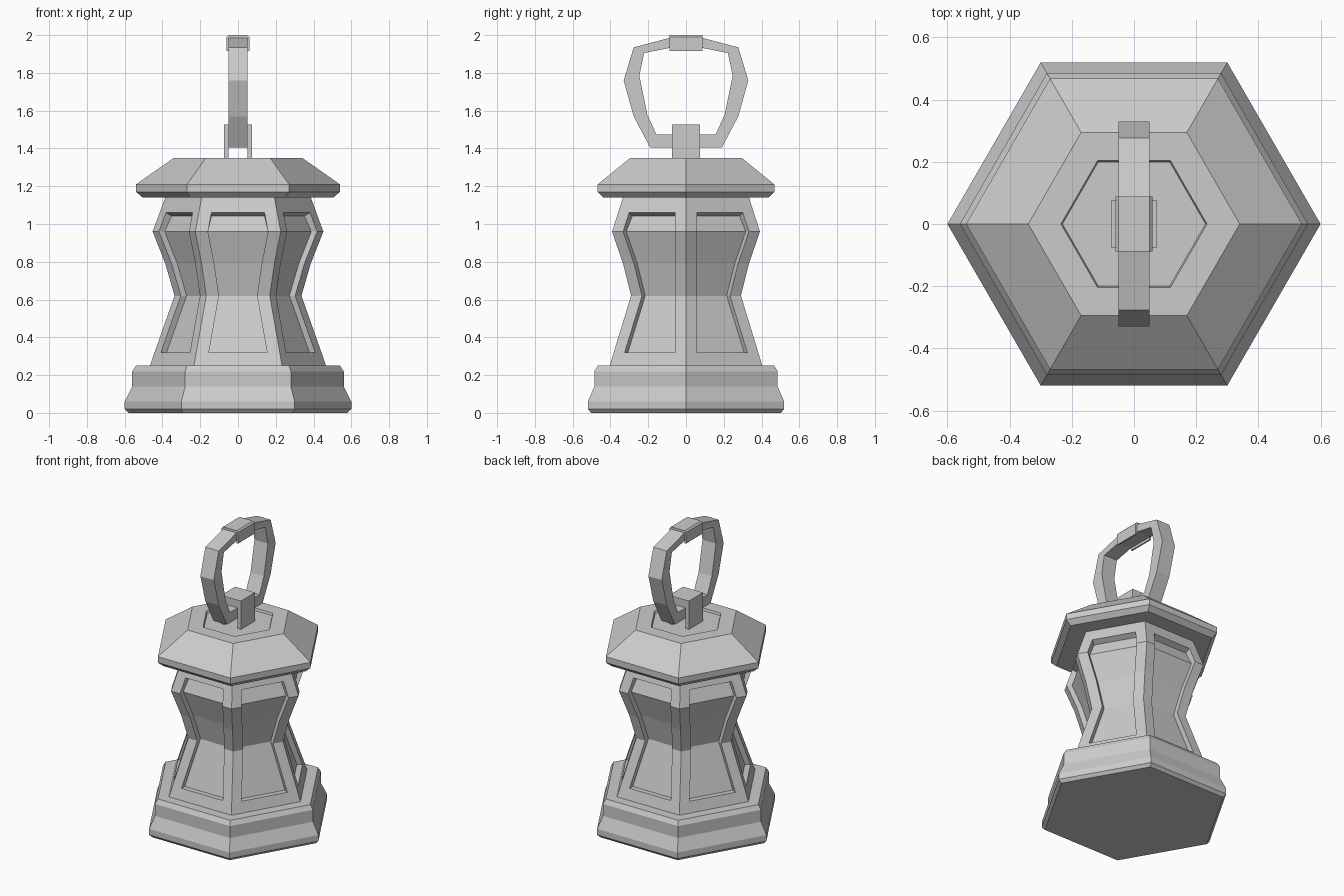
import bpy, bmesh
from math import cos, sin, radians
from mathutils import Vector

if "Cube" in bpy.data.objects:
    bpy.data.objects.remove(bpy.data.objects["Cube"])


def finish(name, bm):
    bmesh.ops.remove_doubles(bm, verts=bm.verts[:], dist=1e-4)
    bmesh.ops.recalc_face_normals(bm, faces=bm.faces[:])
    me = bpy.data.meshes.new(name)
    bm.to_mesh(me)
    bm.free()
    ob = bpy.data.objects.new(name, me)
    bpy.context.collection.objects.link(ob)
    return ob


def hex_lathe(name, profile):
    """Stack of hexagon rings from (corner radius, z), capped at both ends."""
    bm = bmesh.new()
    rings = [[bm.verts.new((r * cos(radians(60 * k)), r * sin(radians(60 * k)), z))
              for k in range(6)] for r, z in profile]
    for a, b in zip(rings, rings[1:]):
        for k in range(6):
            j = (k + 1) % 6
            bm.faces.new((a[k], a[j], b[j], b[k]))
    bm.faces.new(rings[0][::-1])
    bm.faces.new(rings[-1])
    return finish(name, bm)


def extrude_loop(name, pts, to3d, half):
    """Solid from a closed 2D outline pushed to both sides of the centre."""
    bm = bmesh.new()
    a = [bm.verts.new(to3d(p, -half)) for p in pts]
    b = [bm.verts.new(to3d(p, half)) for p in pts]
    for i in range(len(pts)):
        j = (i + 1) % len(pts)
        bm.faces.new((a[i], a[j], b[j], b[i]))
    bm.faces.new(a[::-1])
    bm.faces.new(b)
    return finish(name, bm)


# stepped foot
hex_lathe("base", [(.58, 0), (.60, .02), (.60, .06), (.56, .14),
                   (.56, .22), (.54, .25), (.40, .25)])

# waisted body with a recessed panel on each side
levels = [(.466, .25), (.442, .32), (.336, .62), (.385, .79),
          (.452, .96), (.415, 1.06), (.382, 1.15)]
MARGIN, DEPTH = .067, .035
bm = bmesh.new()
for k in range(6):
    ang = radians(30 + 60 * k)
    n = Vector((cos(ang), sin(ang), 0))
    t = Vector((-sin(ang), cos(ang), 0))

    def pt(i, col, deep=False):
        r, z = levels[i]
        h = r / 2
        u = (-h, -h + MARGIN, h - MARGIN, h)[col]
        p = n * (r * cos(radians(30)) - (DEPTH if deep else 0)) + t * u
        p.z = z - (.018 if deep and i == 5 else 0)
        return p

    def quad(*ps):
        bm.faces.new([bm.verts.new(p) for p in ps])

    for i in range(6):
        panel = 1 <= i <= 4
        for c in range(3):
            deep = panel and c == 1
            quad(pt(i, c, deep), pt(i, c + 1, deep), pt(i + 1, c + 1, deep), pt(i + 1, c, deep))
        if panel:
            for c in (1, 2):
                quad(pt(i, c), pt(i, c, True), pt(i + 1, c, True), pt(i + 1, c))
    for i in (1, 5):
        quad(pt(i, 1), pt(i, 2), pt(i, 2, True), pt(i, 1, True))
bmesh.ops.remove_doubles(bm, verts=bm.verts[:], dist=1e-4)
bmesh.ops.holes_fill(bm, edges=[e for e in bm.edges if e.is_boundary], sides=0)
finish("body", bm)

# roof with a shallow hexagonal recess on top
hex_lathe("roof", [(.505, 1.14), (.54, 1.17), (.54, 1.21), (.34, 1.35),
                   (.235, 1.35), (.23, 1.335)])

# bracket: upside-down U holding the ring
extrude_loop("ring_bracket",
             [(-.074, 1.335), (-.05, 1.335), (-.05, 1.475), (.05, 1.475),
              (.05, 1.335), (.074, 1.335), (.074, 1.527), (-.074, 1.527)],
             lambda p, d: (p[0], d, p[1]), .075)

# carrying ring: outer and inner outlines joined as a square-section loop
outer = [(.19, 1.405), (.277, 1.57), (.33, 1.76), (.277, 1.935), (.088, 1.985)]
inner = [(.157, 1.475), (.205, 1.58), (.247, 1.785), (.222, 1.905), (.088, 1.932)]
full = lambda half: half + [(-y, z) for y, z in reversed(half)]
bm = bmesh.new()
loops = [[bm.verts.new((x, y, z)) for y, z in full(side)]
         for side, x in ((outer, -.05), (outer, .05), (inner, .05), (inner, -.05))]
for a, b in zip(loops, loops[1:] + loops[:1]):
    for i in range(len(a)):
        j = (i + 1) % len(a)
        bm.faces.new((a[i], a[j], b[j], b[i]))
finish("carrying_ring", bm)

# grip sleeve folded over the top of the ring
extrude_loop("ring_grip",
             [(-.06, 1.915), (-.05, 1.915), (-.05, 1.985), (.05, 1.985), (.05, 1.915),
              (.06, 1.915), (.06, 1.99), (.05, 2.0), (-.05, 2.0), (-.06, 1.99)],
             lambda p, d: (p[0], d, p[1]), .088)
